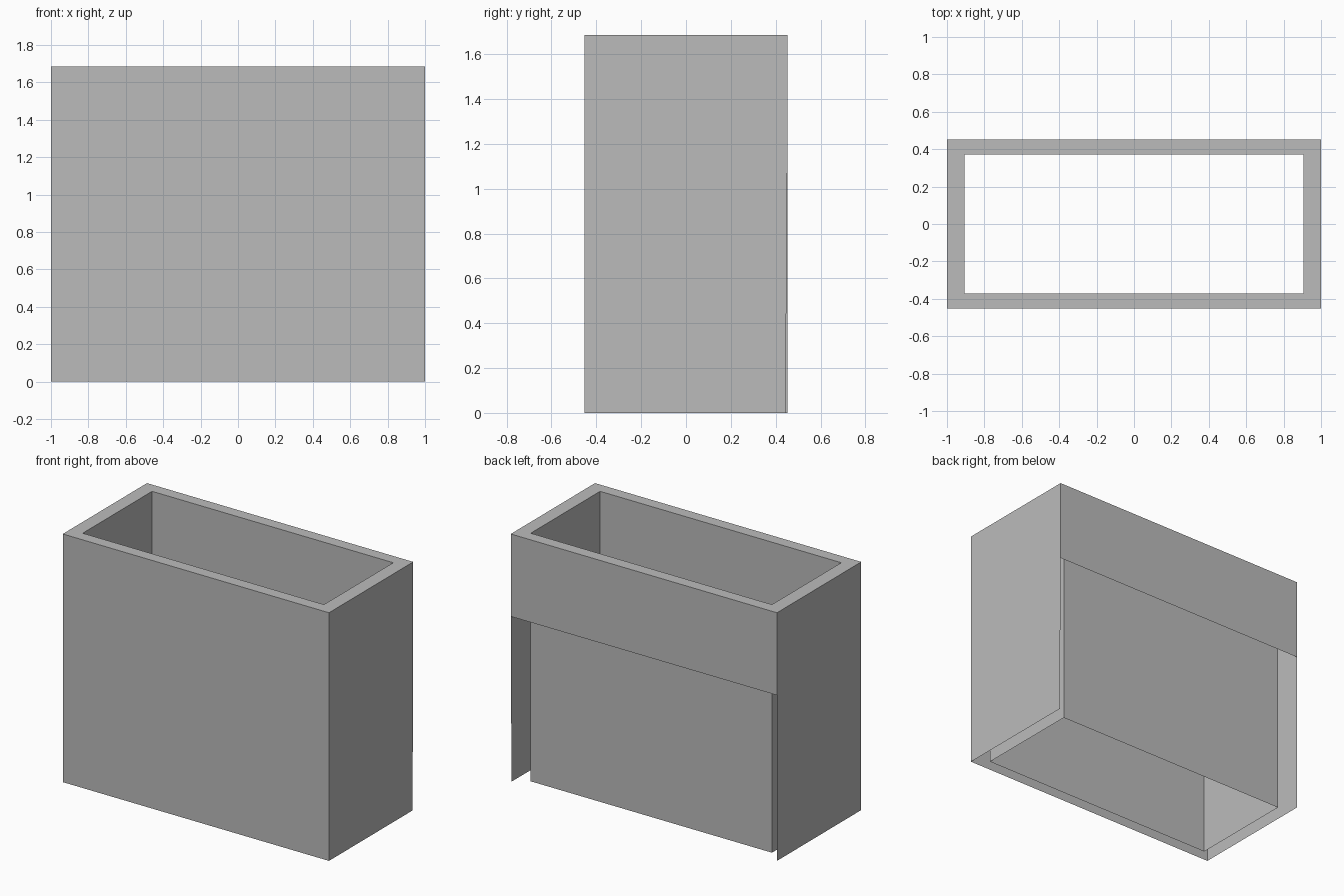
import bpy

if "Cube" in bpy.data.objects:
    bpy.data.objects.remove(bpy.data.objects["Cube"])

# One plain grey for the whole model
grey = bpy.data.materials.new("plain grey")
grey.diffuse_color = (0.5, 0.5, 0.5, 1)
grey.use_nodes = True
grey.node_tree.nodes["Principled BSDF"].inputs["Base Color"].default_value = grey.diffuse_color

W, D, H = 1.0, 0.452, 1.685      # outer half width, half depth, height
w, d = 0.906, 0.372              # inner half width, half depth
LIP = 1.125                      # lower edge of the short back panel


def sheet(name, verts, faces):
    mesh = bpy.data.meshes.new(name)
    mesh.from_pydata(verts, [], faces)
    mesh.materials.append(grey)
    mesh.update()
    obj = bpy.data.objects.new(name, mesh)
    bpy.context.collection.objects.link(obj)
    return obj


def ring(x, y, z):
    return [(-x, -y, z), (x, -y, z), (x, y, z), (-x, y, z)]


# Thin outer panels: front and short back
sheet("front_panel", [(-W, -D, 0), (W, -D, 0), (W, -D, H), (-W, -D, H)], [(0, 1, 2, 3)])
sheet("back_panel", [(W, D, LIP), (-W, D, LIP), (-W, D, H), (W, D, H)], [(0, 1, 2, 3)])

# Side panels, the right one leaning in slightly at its lower back corner
for name, s, foot in (("left_panel", -1, D), ("right_panel", 1, D - 0.008)):
    pts = [(s * W, -D, 0), (s * W, foot, 0), (s * W, D, LIP), (s * W, D, H), (s * W, -D, H)]
    sheet(name, pts, [(0, 1, 2, 3, 4) if s > 0 else (4, 3, 2, 1, 0)])

# Flat rim joining the outer panels to the inner sleeve
sheet("top_rim", ring(W, D, H) + ring(w, d, H),
      [(i, (i + 1) % 4, 4 + (i + 1) % 4, 4 + i) for i in range(4)])

# Inner sleeve, open at top and bottom, facing inwards
sheet("inner_sleeve", ring(w, d, 0) + ring(w, d, H),
      [(4 + i, 4 + (i + 1) % 4, (i + 1) % 4, i) for i in range(4)])
